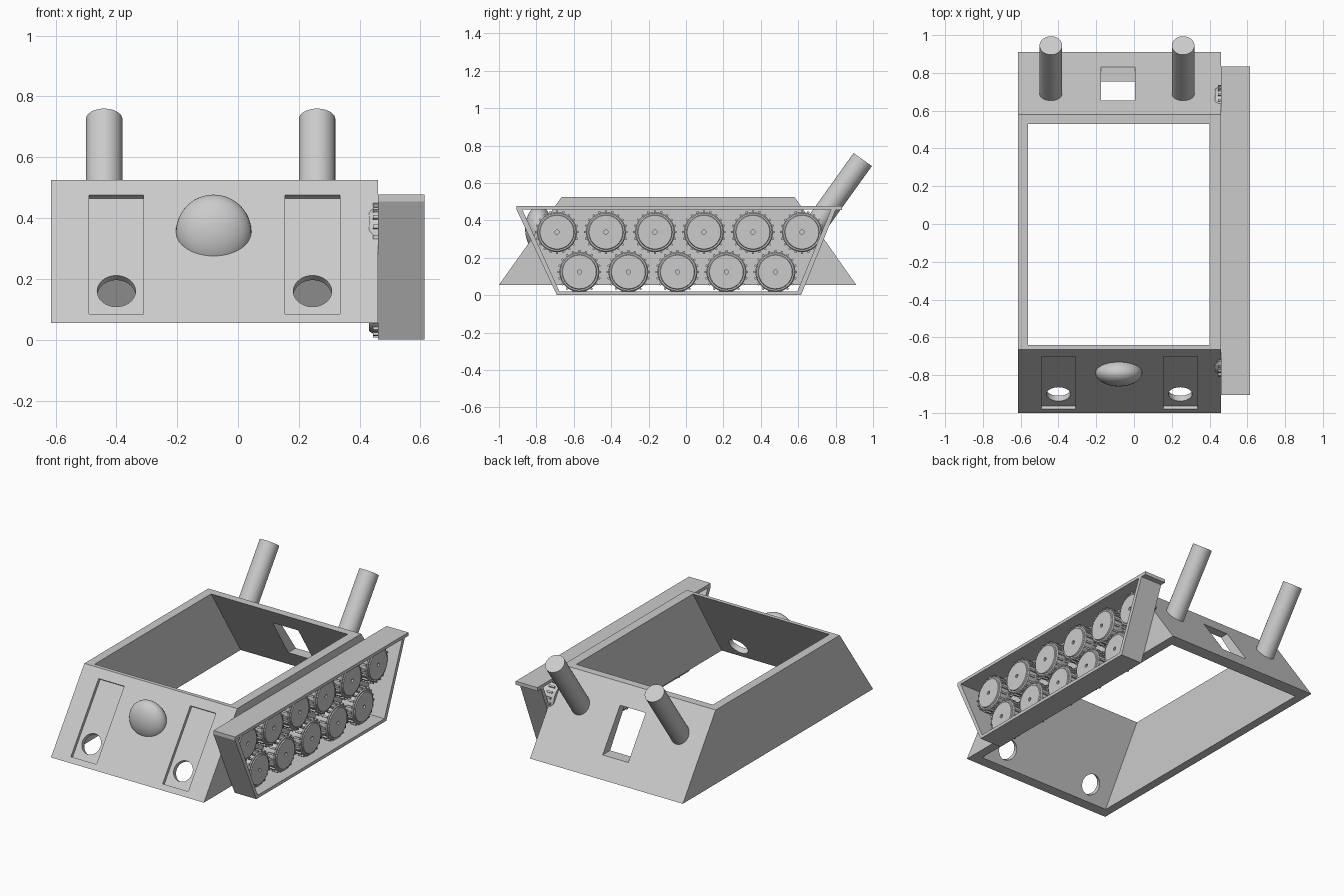
import bpy, bmesh, math
from mathutils import Vector, Matrix

cube = bpy.data.objects.get("Cube")
if cube:
    bpy.data.objects.remove(cube)

grey = bpy.data.materials.new("plain_grey")
grey.use_nodes = True
grey.diffuse_color = (0.6, 0.6, 0.6, 1)
grey.node_tree.nodes["Principled BSDF"].inputs["Base Color"].default_value = (0.6, 0.6, 0.6, 1)


def add_object(name, bm, smooth=False):
    bmesh.ops.recalc_face_normals(bm, faces=bm.faces)
    mesh = bpy.data.meshes.new(name)
    bm.to_mesh(mesh)
    bm.free()
    mesh.materials.append(grey)
    obj = bpy.data.objects.new(name, mesh)
    bpy.context.collection.objects.link(obj)
    if smooth:
        bpy.ops.object.select_all(action='DESELECT')
        obj.select_set(True)
        bpy.context.view_layer.objects.active = obj
        bpy.ops.object.shade_smooth_by_angle(angle=math.radians(35))
    return obj


def prism(name, profile, x0, x1):
    """Extrude a (y, z) outline from x0 to x1."""
    bm = bmesh.new()
    face = bm.faces.new([bm.verts.new((x0, y, z)) for y, z in profile])
    ext = bmesh.ops.extrude_face_region(bm, geom=[face])
    verts = [g for g in ext["geom"] if isinstance(g, bmesh.types.BMVert)]
    bmesh.ops.translate(bm, verts=verts, vec=(x1 - x0, 0, 0))
    return add_object(name, bm)


def rod(name, start, end, radius, smooth=True):
    """Round bar between two points."""
    start, end = Vector(start), Vector(end)
    axis = end - start
    bm = bmesh.new()
    bmesh.ops.create_cone(bm, cap_ends=True, segments=40, radius1=radius, radius2=radius,
                          depth=axis.length,
                          matrix=Matrix.Translation((start + end) / 2)
                          @ axis.to_track_quat('Z', 'Y').to_matrix().to_4x4())
    return add_object(name, bm, smooth)


def cut(target, cutters):
    """Subtract the cutters from the target, then delete them."""
    for c in cutters:
        mod = target.modifiers.new("cut", 'BOOLEAN')
        mod.operation, mod.solver, mod.object = 'DIFFERENCE', 'EXACT', c
    deps = bpy.context.evaluated_depsgraph_get()
    mesh = bpy.data.meshes.new_from_object(target.evaluated_get(deps))
    target.modifiers.clear()
    target.data = mesh
    for c in cutters:
        bpy.data.objects.remove(c)


# Hull dimensions
LOW, HIGH = 0.055, 0.525
slope = Vector((0.335, HIGH - LOW)).normalized()
outward = Vector((-slope.y, slope.x))


def front_point(s, n):
    """Point at distance s up the front plate and n out of it."""
    return Vector((-1, LOW)) + s * slope + n * outward


# Hull: sloped open frame
hull = prism("hull", [(-1, LOW), (0.91, LOW), (0.58, HIGH), (-0.665, HIGH)], -0.615, 0.46)


# Inner opening, with walls carried past the top and bottom
def inner(z):
    k = (z - LOW) / (HIGH - LOW)
    return -0.93 + 0.29 * k, 0.827 - 0.297 * k


f0, b0 = inner(-0.05)
f1, b1 = inner(0.6)
cutters = [prism("opening", [(f0, -0.05), (b0, -0.05), (b1, 0.6), (f1, 0.6)], -0.56, 0.40)]

# Back window
cutters.append(prism("window", [(0.4, 0.169), (1, 0.169), (1, 0.418), (0.4, 0.418)], -0.175, 0.005))

# Front recesses with round holes
for x in (-0.40, 0.245):
    corners = [front_point(s, n) for s, n in ((0.037, -0.02), (0.516, -0.02), (0.516, 0.05), (0.037, 0.05))]
    cutters.append(prism("recess", corners, x - 0.09, x + 0.09))
    a, b = front_point(0.143, -0.15), front_point(0.143, 0.1)
    cutters.append(rod("hole", (x, *a), (x, *b), 0.063, False))
cut(hull, cutters)

# Dome on the front plate, trimmed just behind the plate's surface
bm = bmesh.new()
bmesh.ops.create_uvsphere(bm, u_segments=40, v_segments=24, radius=1,
                          matrix=Matrix.Translation((-0.08, -0.787, 0.354))
                          @ Matrix.Diagonal((0.124, 0.073, 0.123, 1)))
bmesh.ops.bisect_plane(bm, geom=bm.verts[:] + bm.edges[:] + bm.faces[:],
                       plane_co=(0, *front_point(0.3, -0.008)),
                       plane_no=(0, *outward), clear_inner=True)
bmesh.ops.holes_fill(bm, edges=[e for e in bm.edges if e.is_boundary])
add_object("front_dome", bm, True)

# Exhaust pipes leaning back
for side, x in (("right", -0.44), ("left", 0.26)):
    rod("pipe_" + side, (x, 0.672, 0.344), (x, 0.945, 0.725), 0.06)

# Track frame: tapered ring open on both sides
frame = prism("track_frame", [(-0.69, 0), (0.615, 0), (0.8, 0.455), (0.835, 0.455), (0.835, 0.477),
                              (-0.905, 0.477), (-0.905, 0.455)], 0.46, 0.613)
cut(frame, [prism("frame_opening", [(-0.677, 0.02), (0.595, 0.02), (0.775, 0.457), (-0.875, 0.457)],
                  0.4, 0.7)])

# Toothed wheel: lathed disc plus two rows of teeth
bm = bmesh.new()
outline = [(0, 0.542), (0.011, 0.542), (0.011, 0.553), (0.09, 0.553), (0.093, 0.547),
           (0.101, 0.547), (0.107, 0.541), (0.107, 0.448), (0.095, 0.43), (0, 0.43)]
verts = [bm.verts.new((x, 0, r)) for r, x in outline]
edges = [bm.edges.new(pair) for pair in zip(verts, verts[1:])]
bmesh.ops.spin(bm, geom=verts + edges, cent=(0, 0, 0), axis=(1, 0, 0),
               angle=math.tau, steps=40, use_duplicate=False)
bmesh.ops.remove_doubles(bm, verts=bm.verts, dist=0.0001)
for i in range(20):
    turn = Matrix.Rotation(math.tau * i / 20, 4, 'X')
    for x in (0.463, 0.523):
        bmesh.ops.create_cube(bm, size=1, matrix=turn @ Matrix.Translation((x, 0, 0.109))
                              @ Matrix.Diagonal((0.038, 0.011, 0.015, 1)))
wheel = add_object("wheel_upper_1", bm, True)

# Two staggered rows of wheels
for row, count, y0, z in (("upper", 6, -0.69, 0.337), ("lower", 5, -0.57, 0.124)):
    for i in range(count):
        if row == "upper" and i == 0:
            obj = wheel
        else:
            obj = bpy.data.objects.new(f"wheel_{row}_{i + 1}", wheel.data)
            bpy.context.collection.objects.link(obj)
        obj.location = (0, y0 + 0.262 * i, z)
